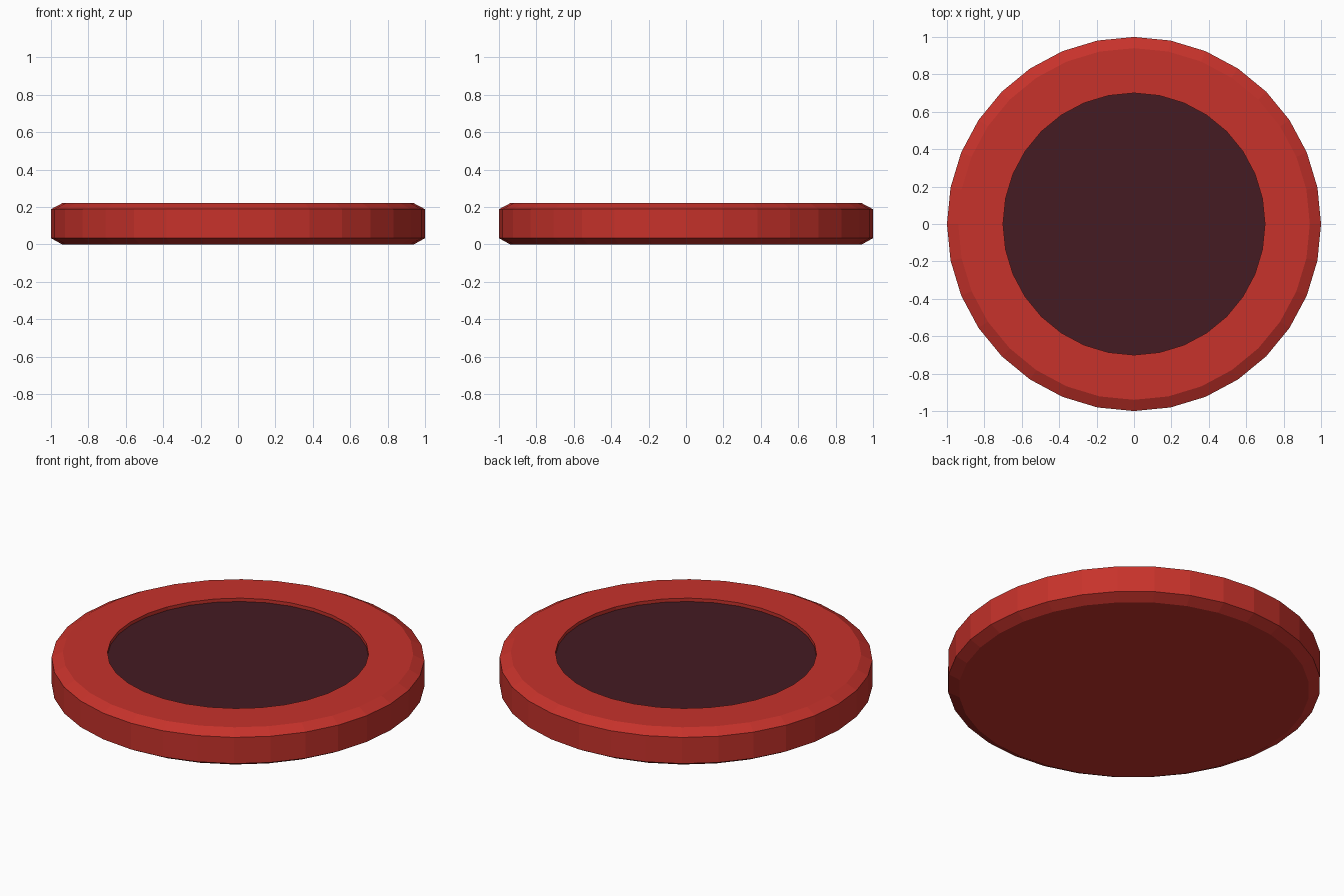
import bpy, bmesh, math

if "Cube" in bpy.data.objects:
    bpy.data.objects.remove(bpy.data.objects["Cube"])

SIDES = 32


def material(name, rgb):
    mat = bpy.data.materials.new(name)
    mat.diffuse_color = (*rgb, 1.0)
    mat.use_nodes = True
    mat.node_tree.nodes["Principled BSDF"].inputs["Base Color"].default_value = mat.diffuse_color
    return mat


def lathe(name, profile, mats, last_cap_mat):
    """Stack rings of (radius, z), skin them and cap both ends."""
    bm = bmesh.new()
    rings = []
    for r, z in profile:
        rings.append([bm.verts.new((r * math.cos(2 * math.pi * i / SIDES),
                                    r * math.sin(2 * math.pi * i / SIDES), z))
                      for i in range(SIDES)])
    for low, high in zip(rings, rings[1:]):
        for i in range(SIDES):
            j = (i + 1) % SIDES
            bm.faces.new((low[i], low[j], high[j], high[i]))
    bm.faces.new(rings[0][::-1])
    bm.faces.new(rings[-1]).material_index = last_cap_mat
    mesh = bpy.data.meshes.new(name)
    bm.to_mesh(mesh)
    bm.free()
    for mat in mats:
        mesh.materials.append(mat)
    obj = bpy.data.objects.new(name, mesh)
    bpy.context.collection.objects.link(obj)
    return obj


red = material("red", (0.57, 0.032, 0.024))
dark = material("dark_maroon", (0.058, 0.011, 0.016))

# Round disc: chamfered rim, flat top, shallow recess with a dark floor
lathe("round_disc",
      [(0.94, 0.0), (1.0, 0.033), (1.0, 0.188), (0.94, 0.22),
       (0.70, 0.22), (0.70, 0.20)],
      [red, dark], last_cap_mat=1)
